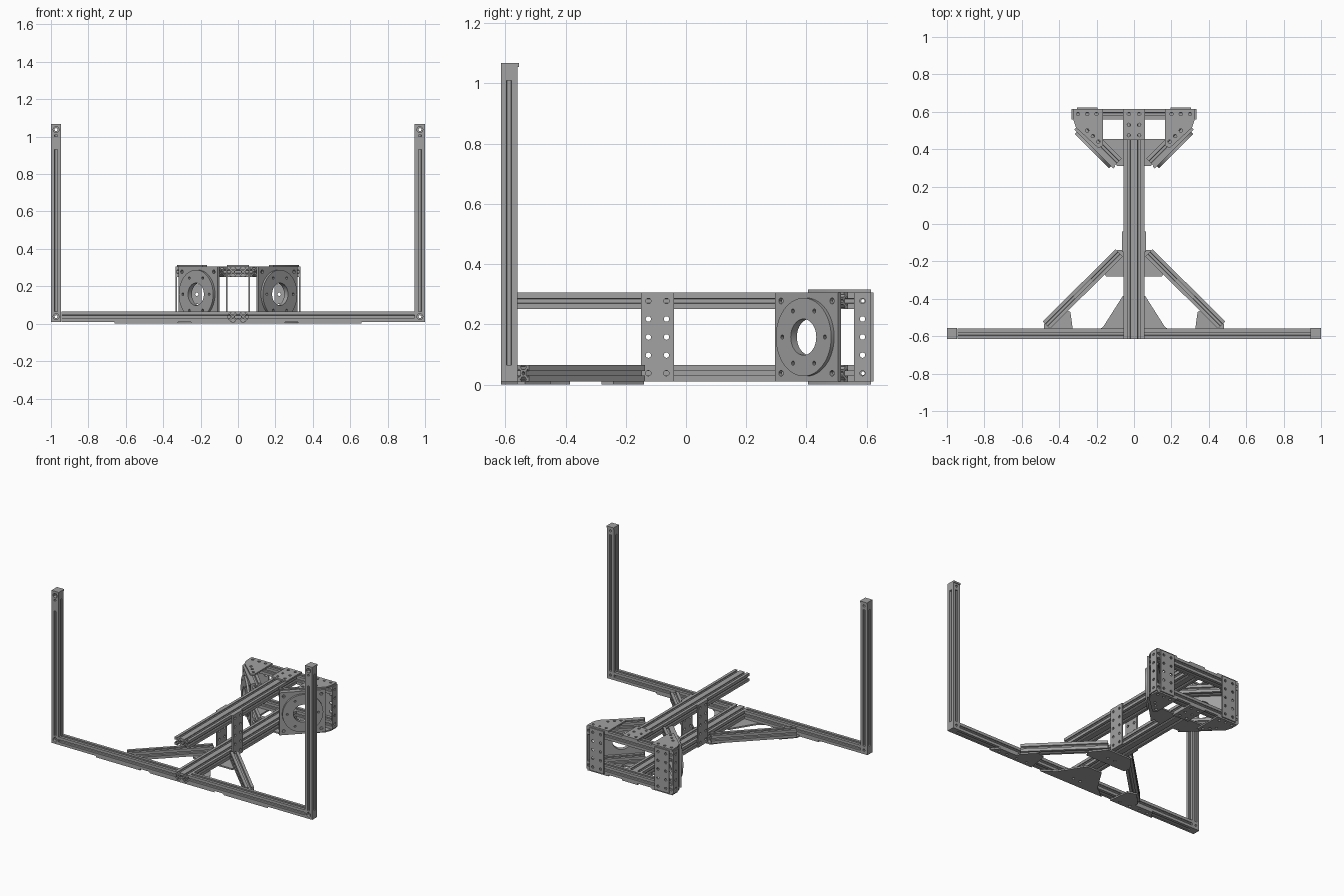
import bpy
from math import sin, cos, pi, sqrt
from mathutils import Matrix, Vector

cube = bpy.data.objects.get("Cube")
if cube:
    bpy.data.objects.remove(cube)


def material(name, value):
    m = bpy.data.materials.new(name)
    m.use_nodes = True
    color = (value, value, value, 1)
    m.diffuse_color = color
    m.node_tree.nodes["Principled BSDF"].inputs["Base Color"].default_value = color
    return m


GREY = material("aluminium grey", 0.36)

W = 0.055            # rail width
H = W / 2
T = 0.01             # plate thickness
LOW, HIGH = T + H, 0.305 - H   # rail centre heights
TOP = 0.305
MID = (T + TOP) / 2
X, Y, Z = Vector((1, 0, 0)), Vector((0, 1, 0)), Vector((0, 0, 1))


def circle(x, y, r, n=12):
    return [(x + r * cos(2 * pi * i / n), y + r * sin(2 * pi * i / n)) for i in range(n)]


def rect(x0, y0, x1, y1):
    return [(x0, y0), (x1, y0), (x1, y1), (x0, y1)]


def extrude(name, loops, depth, origin, ax=X, ay=Y):
    """Solid from closed outlines (inner ones are holes), grown along ax x ay."""
    cu = bpy.data.curves.new(name, 'CURVE')
    cu.dimensions = '2D'
    cu.fill_mode = 'BOTH'
    cu.extrude = depth / 2
    for pts in loops:
        sp = cu.splines.new('POLY')
        sp.points.add(len(pts) - 1)
        for p, (x, y) in zip(sp.points, pts):
            p.co = (x, y, 0, 1)
        sp.use_cyclic_u = True
    tmp = bpy.data.objects.new(name + " outline", cu)
    bpy.context.collection.objects.link(tmp)
    dg = bpy.context.evaluated_depsgraph_get()
    mesh = bpy.data.meshes.new_from_object(tmp.evaluated_get(dg))
    bpy.data.objects.remove(tmp)
    az = ax.cross(ay)
    m = Matrix((ax, ay, az)).transposed().to_4x4()
    m.translation = Vector(origin) + az * depth / 2
    mesh.transform(m)
    mesh.materials.clear()
    mesh.materials.append(GREY)
    ob = bpy.data.objects.new(name, mesh)
    bpy.context.collection.objects.link(ob)
    bpy.ops.object.select_all(action='DESELECT')
    ob.select_set(True)
    bpy.context.view_layer.objects.active = ob
    bpy.ops.object.shade_smooth_by_angle()
    return ob


# T-slot section: one side repeated around the square
SIDE = [(-1, -1), (-.3, -1), (-.3, -.8), (-.55, -.8), (-.25, -.45),
        (.25, -.45), (.55, -.8), (.3, -.8), (.3, -1)]
SLOTTED = []
for k in range(4):
    c, s = round(cos(k * pi / 2)), round(sin(k * pi / 2))
    SLOTTED += [((x * c - y * s) * H, (x * s + y * c) * H) for x, y in SIDE]


def rail(name, a, b):
    a, b = Vector(a), Vector(b)
    d = (b - a).normalized()
    ax = X if abs(d.z) > 0.9 else Z.cross(d)
    extrude(name, [SLOTTED, circle(0, 0, H * .22)], (b - a).length, a, ax, d.cross(ax))


def plate(name, outline, z, holes=()):
    extrude(name, [outline] + [circle(x, y, .009) for x, y in holes], T, (0, 0, z))


HEIGHTS = [MID + .06 * k for k in range(-2, 3)]

# Long twin rails, low and high
for s, side in ((1, "left"), (-1, "right")):
    rail(side + "_lower_beam", (s * H, -.615, LOW), (s * H, .56, LOW))
    rail(side + "_upper_beam", (s * H, -.615, HIGH), (s * H, .56, HIGH))

for s, side in ((1, "left"), (-1, "right")):
    yc = -.615 + H
    # Cross beam, post and corner blocks
    rail(side + "_cross_beam", (s * W, yc, LOW), (s * (1 - W), yc, LOW))
    px = s * (1 - H)
    rail(side + "_post", (px, yc, T + W), (px, yc, 1.01))
    for label, z in (("lower", T), ("upper", 1.01)):
        block = [rect(-H, z, H, z + W), circle(0, z + H, .016), ]
        extrude(f"{side}_{label}_corner_front", block, W * .4, (px, -.615 + W * .4, 0), X, Z)
        extrude(f"{side}_{label}_corner_core", [rect(-H, z, H, z + W), circle(0, z + H, .008)],
                W * .6, (px, -.615 + W, 0), X, Z)
        extrude(f"{side}_{label}_corner_washer",
                [rect(-H, z, H, z + W), circle(0, z + H, .016), circle(0, z + H, .011)],
                .003, (s * 1 - (.003 if s > 0 else 0), yc, 0), Y, Z)
    extrude(side + "_post_cap", [rect(-H, -.615, H, -.555)], .012, (px, 0, 1.055))
    extrude(side + "_slot_insert", [rect(-.008, .93, .008, 1.0)], .012, (px, -.603, 0), X, Z)

    # Diagonal brace
    rail(side + "_brace", (s * .468, -.54, LOW), (s * .08, -.155, LOW))
    plate(side + "_brace_foot_plate",
          [(s * x, y) for x, y in ((.32, -.615), (.66, -.615), (.62, -.56), (.48, -.56),
                                   (.48, -.535), (.40, -.45), (.34, -.47))], 0,
          [(s * x, -.59) for x in (.38, .46, .54, .6)])

    # Upright plate joining lower and upper beams
    start = W if s > 0 else -W - T
    extrude(side + "_upright_plate",
            [rect(-.15, T, -.04, TOP)] + [circle(y, z, .009) for y in (-.125, -.065) for z in HEIGHTS],
            T, (start, 0, 0), Y, Z)

    # Angled motor mount
    u = Vector((s, 1, 0)) / sqrt(2)
    out = Vector((s, -1, 0)) / sqrt(2)
    ax = -u if u.cross(Z).dot(out) < 0 else u
    centre = Vector((s * .215, .40, MID))
    h = (TOP - T) / 2
    corners = [circle(a * .12, b * .12, .01) for a in (-1, 1) for b in (-1, 1)]
    extrude(side + "_motor_plate", [rect(-h, -h, h, h), circle(0, 0, .06, 40)] + corners,
            .015, centre - out * .015, ax, Z)
    ring = [circle(.1 * cos(k * pi / 3), .1 * sin(k * pi / 3), .007) for k in range(6)]
    extrude(side + "_motor_flange", [circle(0, 0, .13, 56), circle(0, 0, .06, 40)] + ring,
            .014, centre, ax, Z)
    for label, z in (("lower", LOW), ("upper", HIGH)):
        mid = centre - out * (.015 + H)
        mid.z = z
        rail(f"{side}_{label}_angled_rail", mid - u * .14, mid + u * .125)

    # Gussets above and below the rear frame
    gusset = [(s * x, y) for x, y in ((.325, .615), (.165, .615), (.165, .42),
                                      (.19, .405), (.31, .515), (.325, .56))]
    bolts = [(s * x, y) for x, y in ((.3, .588), (.25, .588), (.2, .588),
                                     (.25, .5), (.22, .47), (.19, .44))]
    plate(side + "_top_gusset", gusset, TOP, bolts)
    plate(side + "_bottom_gusset", gusset, 0, bolts)
    plate(side + "_inner_web", [(s * x, y) for x, y in ((.05, .31), (.09, .31), (.17, .39),
                                                        (.17, .455), (.05, .455))], T)

    # Rear and end plates of the rear frame
    extrude(side + "_rear_plate",
            [rect(s * .195, T, s * .305, TOP)] +
            [circle(s * x, z, .009) for x in (.22, .28) for z in HEIGHTS],
            .008, (0, .623, 0), X, Z)
    extrude(side + "_end_plate",
            [rect(.558, T, .615, TOP)] + [circle(.586, z, .009) for z in HEIGHTS],
            .008, (.325 if s > 0 else -.333, 0, 0), Y, Z)

# Rear frame rails and centre plates
for label, z, zp in (("lower", LOW, 0), ("upper", HIGH, TOP)):
    rail(label + "_rear_rail", (-.325, .615 - H, z), (.325, .615 - H, z))
    plate(label + "_centre_plate", rect(-.06, .45, .06, .615), zp,
          [(x, y) for x in (-H, H) for y in (.475, .53, .588)])

# Plates under the front joint and the brace joint
for name, half in (("front_joint_plate", ((.25, -.615), (.2, -.575), (.165, -.55), (.06, -.385))),
                   ("brace_joint_plate", ((.15, -.28), (.17, -.24), (.09, -.14)))):
    plate(name, list(half) + [(-x, y) for x, y in reversed(half)], 0,
          [(x, half[0][1] + .06) for x in (-H, H)])
